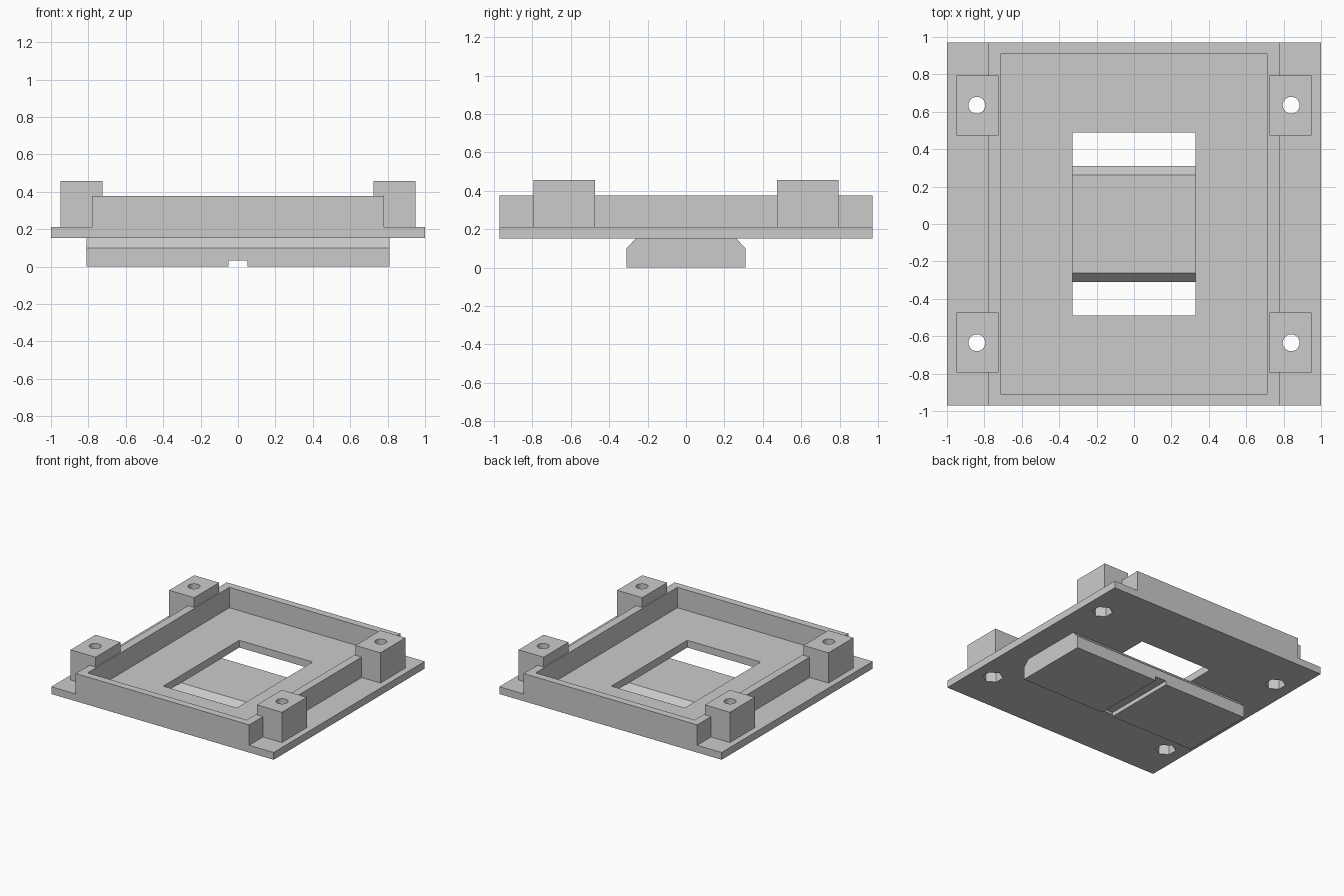
import bpy
import bmesh
from math import pi
from mathutils import Matrix

cube = bpy.data.objects.get("Cube")
if cube:
    bpy.data.objects.remove(cube, do_unlink=True)

grey = bpy.data.materials.new("light_grey")
grey.use_nodes = True
grey.diffuse_color = (0.6, 0.6, 0.6, 1)
grey.node_tree.nodes["Principled BSDF"].inputs["Base Color"].default_value = (0.6, 0.6, 0.6, 1)

# Key heights
PLATE_Z, FLOOR_Z, WALL_Z, POST_Z = 0.152, 0.211, 0.377, 0.457
HALF_Y = 0.97


def finish(name, bm):
    bmesh.ops.recalc_face_normals(bm, faces=bm.faces)
    mesh = bpy.data.meshes.new(name)
    bm.to_mesh(mesh)
    bm.free()
    mesh.materials.append(grey)
    obj = bpy.data.objects.new(name, mesh)
    bpy.context.collection.objects.link(obj)
    return obj


def box(name, x0, x1, y0, y1, z0, z1):
    bm = bmesh.new()
    bmesh.ops.create_cube(bm, size=1)
    for v in bm.verts:
        v.co.x = x1 if v.co.x > 0 else x0
        v.co.y = y1 if v.co.y > 0 else y0
        v.co.z = z1 if v.co.z > 0 else z0
    return finish(name, bm)


def prism(name, sides, radius, x, y, z0, z1):
    bm = bmesh.new()
    bmesh.ops.create_cone(bm, cap_ends=True, segments=sides, radius1=radius, radius2=radius,
                          depth=z1 - z0, matrix=Matrix.Translation((x, y, (z0 + z1) / 2)))
    return finish(name, bm)


def cut(obj, cutters):
    for cutter in cutters:
        mod = obj.modifiers.new("cut", 'BOOLEAN')
        mod.operation = 'DIFFERENCE'
        mod.solver = 'EXACT'
        mod.object = cutter
    graph = bpy.context.evaluated_depsgraph_get()
    mesh = bpy.data.meshes.new_from_object(obj.evaluated_get(graph))
    obj.modifiers.clear()
    obj.data = mesh


# Screw holes with hexagonal nut pockets underneath
corners = [(sx, sy) for sx in (-1, 1) for sy in (-1, 1)]
holes, pockets = {}, {}
for sx, sy in corners:
    x, y = sx * 0.84, sy * 0.635
    holes[sx, sy] = prism("hole_cutter", 32, 0.045, x, y, 0.1, 0.6)
    pockets[sx, sy] = prism("nut_cutter", 6, 0.077, x, y, 0.1, 0.255)

# Base plate with central window
plate = box("base_plate", -1, 1, -HALF_Y, HALF_Y, PLATE_Z, FLOOR_Z)
window = box("window_cutter", -0.33, 0.33, -0.488, 0.488, 0, 0.5)
cut(plate, [window] + list(pockets.values()))

# Rectangular rim
rim = box("rim_wall", -0.78, 0.78, -HALF_Y, HALF_Y, FLOOR_Z, WALL_Z)
tray = box("tray_cutter", -0.715, 0.715, -0.91, 0.91, 0.1, 0.6)
cut(rim, [tray] + list(pockets.values()))

# Corner posts
for sx, sy in corners:
    xs = sorted((sx * 0.725, sx * 0.95))
    ys = sorted((sy * 0.473, sy * 0.793))
    name = ("back" if sy > 0 else "front") + ("_left" if sx > 0 else "_right") + "_post"
    post = box(name, *xs, *ys, FLOOR_Z, POST_Z)
    cut(post, [holes[sx, sy], pockets[sx, sy]])

# Chamfered mounting bar, extruded along x, with a groove underneath
profile = [(-0.31, 0), (0.31, 0), (0.31, 0.1), (0.262, PLATE_Z), (-0.262, PLATE_Z), (-0.31, 0.1)]
bm = bmesh.new()
end = bm.faces.new([bm.verts.new((-0.81, y, z)) for y, z in profile])
side = bmesh.ops.extrude_face_region(bm, geom=[end])["geom"]
bmesh.ops.translate(bm, vec=(1.62, 0, 0), verts=[g for g in side if isinstance(g, bmesh.types.BMVert)])
bar = finish("mounting_bar", bm)
groove = box("groove_cutter", -0.05, 0.05, -0.5, 0.5, -0.1, 0.033)
cut(bar, [groove])

# Remove the cutters
for cutter in [window, tray, groove, *holes.values(), *pockets.values()]:
    bpy.data.objects.remove(cutter, do_unlink=True)

# Smooth only the round holes
for obj in bpy.context.collection.objects:
    obj.select_set(obj.name.endswith("_post"))
    if obj.name.endswith("_post"):
        bpy.context.view_layer.objects.active = obj
bpy.ops.object.shade_smooth_by_angle(angle=pi / 6)
